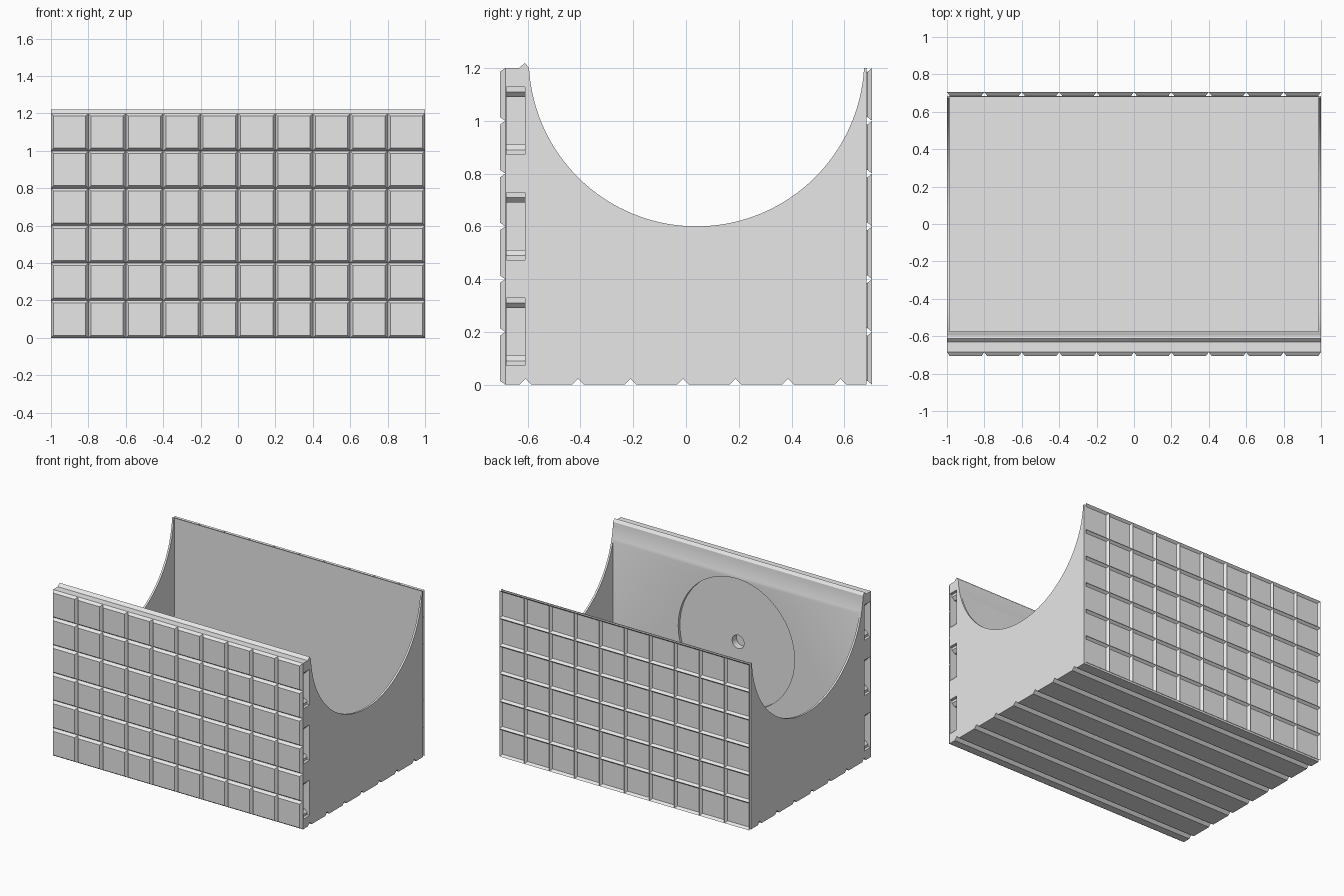
import bpy, bmesh
from math import radians, cos, sin, asin, acos, pi
from mathutils import Matrix, Vector

if "Cube" in bpy.data.objects:
    bpy.data.objects.remove(bpy.data.objects["Cube"], do_unlink=True)

grey = bpy.data.materials.new("plain_grey")
grey.use_nodes = True
grey.diffuse_color = (0.8, 0.8, 0.8, 1)
grey.node_tree.nodes["Principled BSDF"].inputs["Base Color"].default_value = (0.8, 0.8, 0.8, 1)

TOP = 1.2
FRONT, BACK = -0.685, 0.685          # planes that carry the tile grids
IN_FRONT, IN_BACK = -0.575, 0.68     # inner wall planes
FLOOR, STEP, BEVEL = 0.03, 0.2, 0.02
CY, CZ, R = 0.04, 1.236, 0.636       # round saddle cut


def finish(name, bm):
    bmesh.ops.recalc_face_normals(bm, faces=bm.faces)
    mesh = bpy.data.meshes.new(name)
    bm.to_mesh(mesh)
    bm.free()
    mesh.materials.append(grey)
    obj = bpy.data.objects.new(name, mesh)
    bpy.context.collection.objects.link(obj)
    return obj


def add_prism(bm, points, sweep):
    face = bm.faces.new([bm.verts.new(p) for p in points])
    new = bmesh.ops.extrude_face_region(bm, geom=[face])["geom"]
    verts = [v for v in new if isinstance(v, bmesh.types.BMVert)]
    bmesh.ops.translate(bm, verts=verts, vec=Vector(sweep))


def arc(start, end, steps):
    angles = [start + (end - start) * i / steps for i in range(steps + 1)]
    return [(CY + R * cos(a), CZ + R * sin(a)) for a in angles]


def activate(obj):
    bpy.ops.object.select_all(action="DESELECT")
    obj.select_set(True)
    bpy.context.view_layer.objects.active = obj


def smooth(obj):
    activate(obj)
    bpy.ops.object.shade_smooth_by_angle(angle=radians(25))


def cut(obj, cutter):
    mod = obj.modifiers.new("cut", "BOOLEAN")
    mod.operation, mod.solver, mod.object = "DIFFERENCE", "EXACT", cutter
    cutter.hide_render = True
    activate(obj)
    bpy.ops.object.modifier_apply(modifier=mod.name)
    bpy.data.objects.remove(cutter, do_unlink=True)


# Angles on the saddle circle at the rim and at the inner front wall
rim = asin((TOP - CZ) / R)
front_meet = -acos((IN_FRONT - CY) / R)

# Trough: front wall with top ridge, grooved floor and thin back wall
profile = [(FRONT, TOP), (FRONT, 0)]
for i in range(7):
    y = -0.608 + i * 0.199
    profile += [(y - 0.022, 0), (y, 0.022), (y + 0.022, 0)]
profile += [(BACK, 0), (BACK, TOP), (IN_BACK, TOP), (IN_BACK, FLOOR), (IN_FRONT, FLOOR)]
profile += arc(front_meet, -pi - rim, 8)
profile += [(-0.611, 1.22), (-0.632, TOP)]
bm = bmesh.new()
add_prism(bm, [(-1, y, z) for y, z in profile], (2, 0, 0))
trough = finish("trough", bm)

# Stepped clip slots in both ends of the front wall
bm = bmesh.new()
half = [(1.05, 0.128), (0.98, 0.128), (0.98, 0.11), (0.96, 0.09), (0.93, 0.09)]
outline = half + [(x, -z) for x, z in reversed(half)]
for side in (-1, 1):
    for level in (0.2, 0.6, 1.0):
        add_prism(bm, [(side * x, -0.68, level + z) for x, z in outline], (0, 0.07, 0))
cut(trough, finish("slot_cutter", bm))

# Shallow round recess with a small hole, on the inside of the front wall
for radius, depth, sides in ((0.465, 0.02, 96), (0.048, 0.07, 32)):
    bm = bmesh.new()
    place = Matrix.Translation((0, IN_FRONT, 0.6)) @ Matrix.Rotation(pi / 2, 4, "X")
    bmesh.ops.create_cone(bm, cap_ends=True, segments=sides, radius1=radius,
                          radius2=radius, depth=2 * depth, matrix=place)
    cut(trough, finish("round_cutter", bm))
smooth(trough)

# Thin end walls with the round saddle cut
saddle = [(IN_FRONT, FLOOR), (IN_BACK, FLOOR), (IN_BACK, TOP)] + arc(rim, front_meet, 64)
for name, x in (("left_end_wall", 0.986), ("right_end_wall", -1)):
    bm = bmesh.new()
    add_prism(bm, [(x, y, z) for y, z in saddle], (0.014, 0, 0))
    smooth(finish(name, bm))


# Grids: raised tiles on the front, matching sunken cells on the back
def tile_grid(name, y, turn, depth, rim_y=None):
    bm = bmesh.new()
    bmesh.ops.create_grid(bm, x_segments=10, y_segments=6, size=1)
    bmesh.ops.scale(bm, verts=bm.verts, vec=(1, TOP / 2, 1))
    place = Matrix.Translation((0, y, TOP / 2)) @ Matrix.Rotation(turn, 4, "X")
    bmesh.ops.transform(bm, matrix=place, verts=bm.verts)
    bm.normal_update()
    border = [e for e in bm.edges if e.is_boundary]
    bmesh.ops.inset_individual(bm, faces=bm.faces[:], thickness=BEVEL, depth=depth)
    if rim_y is not None:
        new = bmesh.ops.extrude_edge_only(bm, edges=border)["geom"]
        for v in new:
            if isinstance(v, bmesh.types.BMVert):
                v.co.y = rim_y
    return finish(name, bm)


tile_grid("front_tiles", FRONT, pi / 2, BEVEL)
tile_grid("back_cells", 0.705, -pi / 2, -0.017, BACK)
